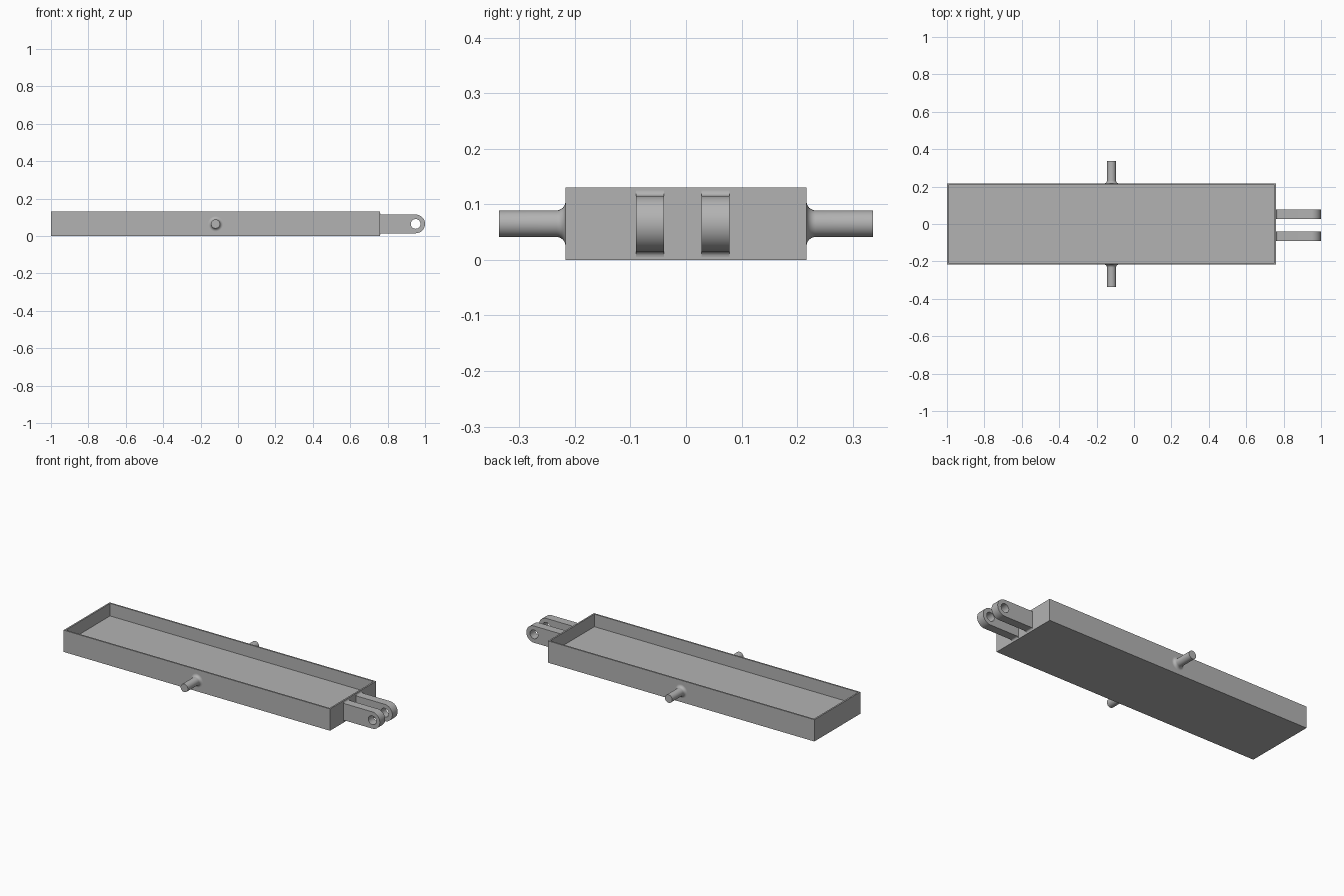
import bpy, bmesh, math
from mathutils import Matrix

if "Cube" in bpy.data.objects:
    bpy.data.objects.remove(bpy.data.objects["Cube"])

grey = bpy.data.materials.new("plain grey")
grey.diffuse_color = (0.45, 0.45, 0.45, 1)
grey.use_nodes = True
grey.node_tree.nodes["Principled BSDF"].inputs["Base Color"].default_value = grey.diffuse_color


def finish(bm, name, smooth=True):
    bmesh.ops.recalc_face_normals(bm, faces=bm.faces)
    me = bpy.data.meshes.new(name)
    bm.to_mesh(me)
    bm.free()
    ob = bpy.data.objects.new(name, me)
    bpy.context.collection.objects.link(ob)
    me.materials.append(grey)
    if smooth:
        bpy.ops.object.select_all(action='DESELECT')
        ob.select_set(True)
        bpy.context.view_layer.objects.active = ob
        bpy.ops.object.shade_smooth_by_angle(angle=math.radians(30))
    return ob


def arc(cx, cz, r, a0, a1, n):
    """Points on an arc, angles in degrees."""
    return [(cx + r * math.cos(math.radians(a0 + (a1 - a0) * i / n)),
             cz + r * math.sin(math.radians(a0 + (a1 - a0) * i / n)))
            for i in range(n + 1)]


# Tray: box whose top is inset for the rim and sunk to the floor
X0, X1, HY, H, WALL, FLOOR = -1.0, 0.76, 0.217, 0.13, 0.013, 0.055
bm = bmesh.new()
bmesh.ops.create_cube(bm, size=1, matrix=Matrix.Translation(((X0 + X1) / 2, 0, H / 2))
                      @ Matrix.Diagonal((X1 - X0, 2 * HY, H, 1)))
top = max(bm.faces, key=lambda f: f.calc_center_median().z)
bmesh.ops.inset_region(bm, faces=[top], thickness=WALL)
ext = bmesh.ops.extrude_discrete_faces(bm, faces=[top])["faces"][0]
for v in ext.verts:
    v.co.z = FLOOR
finish(bm, "tray", smooth=False)

# Pivot pins: lathed profile (distance along y, radius) with a flared root
PIN_X, MID_Z, PIN_R, FIL = -0.12, 0.065, 0.024, 0.016
profile = [(HY - 0.005, PIN_R + FIL)]
profile += arc(HY + FIL, PIN_R + FIL, FIL, 180, 270, 8)
profile += [(0.336, PIN_R)]
SEG = 48
for side, name in ((-1, "front_pin"), (1, "back_pin")):
    bm = bmesh.new()
    rings = [[bm.verts.new((PIN_X + r * math.cos(2 * math.pi * k / SEG), side * y,
                            MID_Z + r * math.sin(2 * math.pi * k / SEG)))
              for k in range(SEG)] for y, r in profile]
    for a, b in zip(rings, rings[1:]):
        for k in range(SEG):
            j = (k + 1) % SEG
            bm.faces.new((a[k], a[j], b[j], b[k]))
    bm.faces.new(rings[0])
    bm.faces.new(rings[-1])
    finish(bm, name)

# Hinge lugs: side outline with filleted root, round nose and a round hole
NOSE_X, NOSE_R, HOLE_R, LF = 0.95, 0.05, 0.026, 0.01
upper = arc(X1 + LF, MID_Z + NOSE_R + LF, LF, 180, 270, 6)
lower = [(x, 2 * MID_Z - z) for x, z in reversed(upper)]
nose = arc(NOSE_X, MID_Z, NOSE_R, 90, -90, 32)
outline = upper + nose + lower
hole = arc(NOSE_X, MID_Z, HOLE_R, 90, 450, 48)[:-1]
for y0, y1, name in ((-0.09, -0.04, "front_lug"), (0.028, 0.078, "back_lug")):
    bm = bmesh.new()
    edges = []
    for loop in (outline, hole):
        vs = [bm.verts.new((x, y0, z)) for x, z in loop]
        edges += [bm.edges.new((vs[i], vs[(i + 1) % len(vs)])) for i in range(len(vs))]
    bmesh.ops.triangle_fill(bm, edges=edges, use_beauty=True)
    ext = bmesh.ops.extrude_face_region(bm, geom=bm.faces[:])["geom"]
    bmesh.ops.translate(bm, vec=(0, y1 - y0, 0),
                        verts=[g for g in ext if isinstance(g, bmesh.types.BMVert)])
    finish(bm, name)
